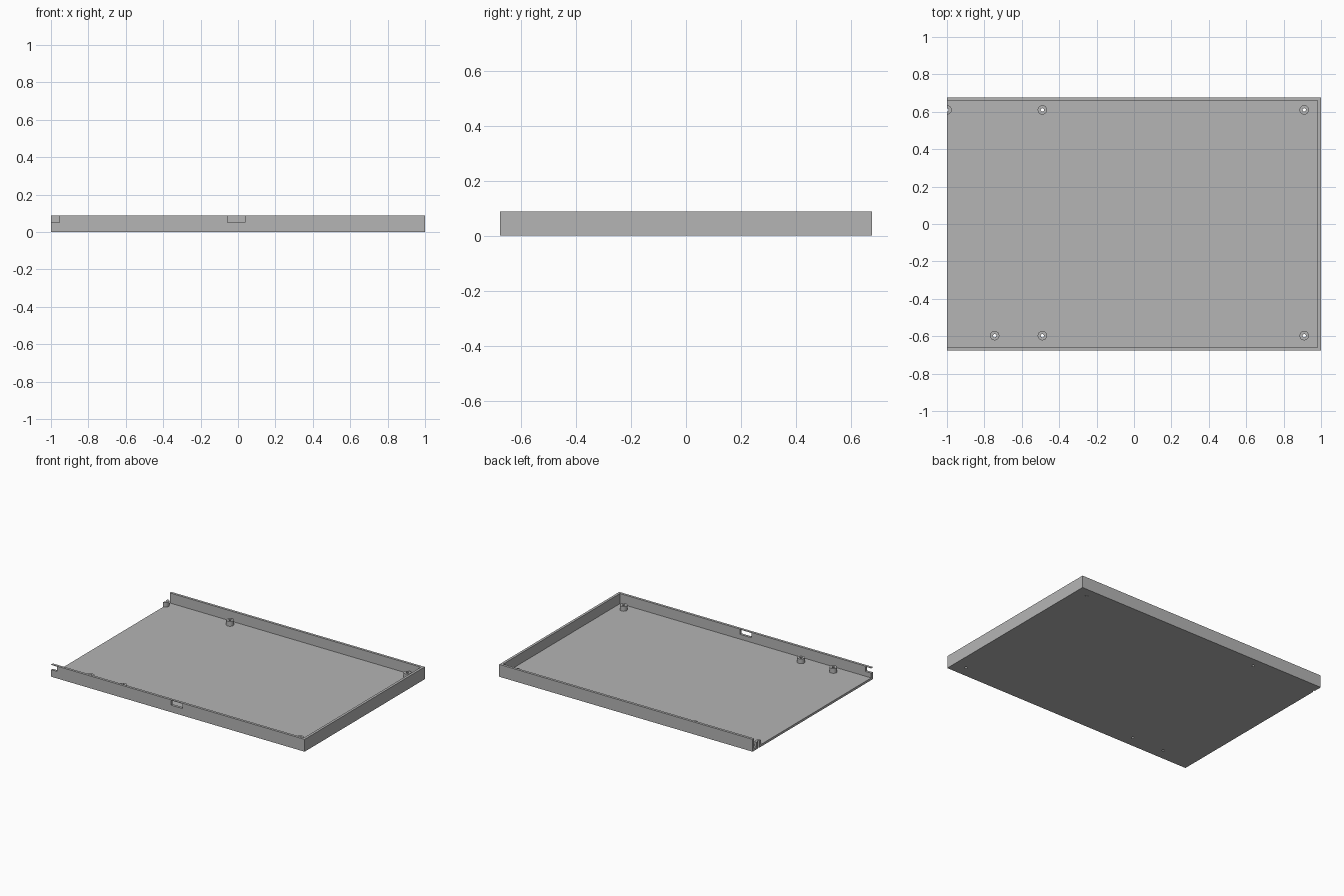
import bpy, bmesh
from mathutils import Matrix

if "Cube" in bpy.data.objects:
    bpy.data.objects.remove(bpy.data.objects["Cube"])

W, D, H = 1.0, 0.677, 0.088      # half width, half depth, height
T, FLOOR, POST_TOP = 0.018, 0.016, 0.05

grey = bpy.data.materials.new("light grey")
grey.diffuse_color = (0.46, 0.46, 0.46, 1)
grey.use_nodes = True
grey.node_tree.nodes["Principled BSDF"].inputs["Base Color"].default_value = grey.diffuse_color


def finish(name, bm):
    mesh = bpy.data.meshes.new(name)
    bm.to_mesh(mesh)
    bm.free()
    mesh.materials.append(grey)
    ob = bpy.data.objects.new(name, mesh)
    bpy.context.collection.objects.link(ob)
    return ob


def box(name, x0, x1, y0, y1, z0, z1):
    bm = bmesh.new()
    size = Matrix.Diagonal((x1 - x0, y1 - y0, z1 - z0, 1))
    centre = Matrix.Translation(((x0 + x1) / 2, (y0 + y1) / 2, (z0 + z1) / 2))
    bmesh.ops.create_cube(bm, size=1, matrix=centre @ size)
    return finish(name, bm)


def cylinder(name, x, y, r, z0, z1, n=32):
    bm = bmesh.new()
    bmesh.ops.create_cone(bm, cap_ends=True, segments=n, radius1=r, radius2=r, depth=z1 - z0,
                          matrix=Matrix.Translation((x, y, (z0 + z1) / 2)))
    return finish(name, bm)


def cut(ob, cutter):
    mod = ob.modifiers.new("cut", 'BOOLEAN')
    mod.operation = 'DIFFERENCE'
    mod.solver = 'EXACT'
    mod.object = cutter
    cutter.hide_render = True
    cutter.hide_viewport = True


# Tray: a floor with walls on three sides, open on the left
tray = box("tray", -W, W, -D, D, 0, H)
cut(tray, box("cavity_cutter", -W - 0.1, W - T, -D + T, D - T, FLOOR, H + 0.1))

# Slots just below the rim of the front wall
cut(tray, box("middle_slot_cutter", -0.055, 0.037, -D - 0.05, -D + T + 0.02, 0.05, 0.084))
cut(tray, box("end_slot_cutter", -W - 0.05, -0.955, -D - 0.05, -D + T + 0.02, 0.05, 0.084))

# Hollow mounting posts, with screw holes through the floor
trim = box("post_trim_cutter", -W - 0.2, -W, -1, 1, -0.1, 0.2)
for i, (x, y) in enumerate([(-W, 0.61), (-0.49, 0.61), (0.91, 0.61),
                            (-0.745, -0.597), (-0.49, -0.597), (0.91, -0.597)]):
    post = cylinder(f"post_{i + 1}", x, y, 0.025, FLOOR, POST_TOP)
    hole = cylinder(f"hole_cutter_{i + 1}", x, y, 0.009, -0.05, 0.12, 16)
    cut(post, hole)
    cut(tray, hole)
    if x == -W:
        cut(post, trim)

# Smooth the round sides, keep the edges sharp
for ob in bpy.context.scene.objects:
    if ob.name.startswith("post_") and not ob.hide_render:
        bpy.context.view_layer.objects.active = ob
        bpy.ops.object.select_all(action='DESELECT')
        ob.select_set(True)
        bpy.ops.object.shade_smooth_by_angle()
